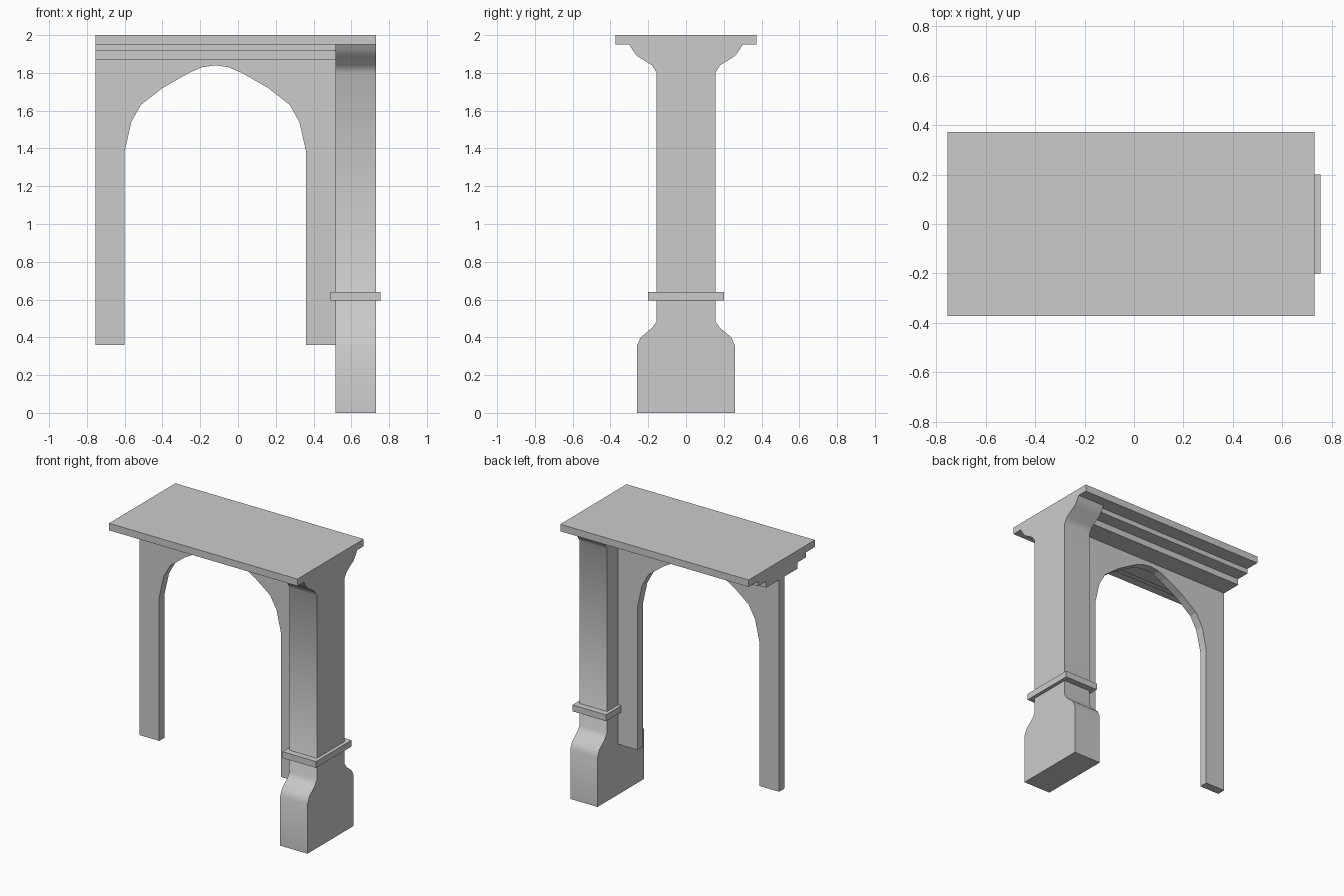
import bpy
import bmesh
import math

if "Cube" in bpy.data.objects:
    bpy.data.objects.remove(bpy.data.objects["Cube"])


def finish(name, bm, smooth=None):
    bmesh.ops.recalc_face_normals(bm, faces=bm.faces[:])
    mesh = bpy.data.meshes.new(name)
    bm.to_mesh(mesh)
    bm.free()
    obj = bpy.data.objects.new(name, mesh)
    bpy.context.collection.objects.link(obj)
    if smooth:
        bpy.ops.object.select_all(action='DESELECT')
        obj.select_set(True)
        bpy.context.view_layer.objects.active = obj
        bpy.ops.object.shade_smooth_by_angle(angle=math.radians(smooth))
    return obj


def prism(name, outline, offset, smooth=None):
    """Extrude a closed 3D outline along offset."""
    bm = bmesh.new()
    face = bm.faces.new([bm.verts.new(p) for p in outline])
    new = bmesh.ops.extrude_face_region(bm, geom=[face])['geom']
    bmesh.ops.translate(bm, vec=offset,
                        verts=[v for v in new if isinstance(v, bmesh.types.BMVert)])
    # the extrusion may drop the starting cap: close it again if needed
    edges = [e for e in bm.edges if e.is_boundary]
    if edges:
        bmesh.ops.holes_fill(bm, edges=edges, sides=0)
    return finish(name, bm, smooth)


def box(name, x0, x1, half_y, z0, z1):
    return prism(name, [(x0, -half_y, z0), (x1, -half_y, z0),
                        (x1, -half_y, z1), (x0, -half_y, z1)], (0, 2 * half_y, 0))


LEFT, INNER, RIGHT = -0.755, 0.515, 0.73

# Top slab and stepped cornice below it
box("top_slab", LEFT, RIGHT, 0.373, 1.95, 2.0)
box("upper_cornice", LEFT, INNER, 0.27, 1.915, 1.95)
box("lower_cornice", LEFT, INNER, 0.175, 1.87, 1.915)

# Pillar: half profile (y, z), mirrored
half = [(0.26, 0), (0.26, 0.355), (0.24, 0.40), (0.18, 0.45), (0.155, 0.485),
        (0.155, 1.80), (0.18, 1.84), (0.26, 1.89), (0.285, 1.925), (0.30, 1.95)]
profile = half + [(-y, z) for y, z in reversed(half)]
prism("pillar", [(INNER, y, z) for y, z in profile], (RIGHT - INNER, 0, 0), smooth=50)

# Collar around the pillar
box("pillar_collar", 0.49, 0.755, 0.20, 0.595, 0.64)

# Arch panel: half opening mirrored about its crown
CROWN = -0.12
opening = [(-0.60, 0.36), (-0.60, 1.385), (-0.565, 1.54), (-0.515, 1.63),
           (-0.40, 1.72), (-0.26, 1.80), (-0.19, 1.83)]
outline = ([(LEFT, 0.36)] + opening + [(CROWN, 1.84)]
           + [(2 * CROWN - x, z) for x, z in reversed(opening)]
           + [(INNER, 0.36), (INNER, 1.87), (LEFT, 1.87)])
prism("arch_panel", [(x, -0.03, z) for x, z in outline], (0, 0.06, 0))
